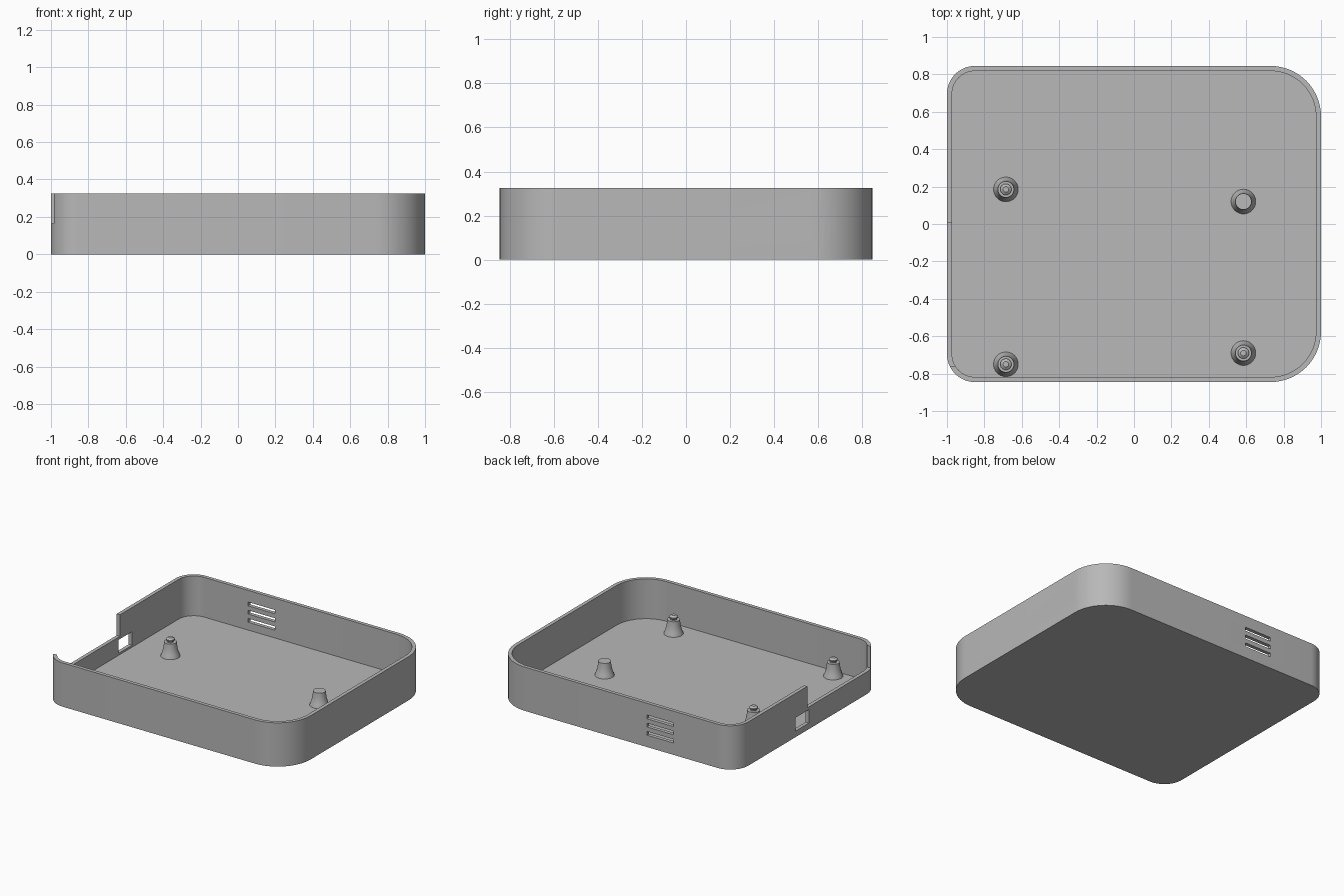
import bpy, bmesh, math

if "Cube" in bpy.data.objects:
    bpy.data.objects.remove(bpy.data.objects["Cube"], do_unlink=True)

grey = bpy.data.materials.new("plain grey")
grey.use_nodes = True
grey.diffuse_color = (0.48, 0.48, 0.48, 1)
grey.node_tree.nodes["Principled BSDF"].inputs["Base Color"].default_value = grey.diffuse_color

HX, HY, HEIGHT = 1.0, 0.845, 0.325
WALL, FLOOR = 0.027, 0.03
SMALL_R, LARGE_R = 0.15, 0.27      # left and right corner radii in plan


def finish(name, bm):
    bmesh.ops.recalc_face_normals(bm, faces=bm.faces)
    mesh = bpy.data.meshes.new(name)
    bm.to_mesh(mesh)
    bm.free()
    mesh.materials.append(grey)
    ob = bpy.data.objects.new(name, mesh)
    bpy.context.collection.objects.link(ob)
    return ob


def activate(ob):
    bpy.ops.object.select_all(action='DESELECT')
    ob.select_set(True)
    bpy.context.view_layer.objects.active = ob


def smooth(ob):
    activate(ob)
    bpy.ops.object.shade_smooth_by_angle(angle=math.radians(30))


def outline(inset, steps=16):
    """Rounded plan outline, larger radii on the +x corners."""
    points = []
    for i, (sx, sy) in enumerate([(1, 1), (-1, 1), (-1, -1), (1, -1)]):
        r = LARGE_R if sx > 0 else SMALL_R
        for k in range(steps + 1):
            a = math.pi / 2 * (i + k / steps)
            points.append((sx * (HX - r) + (r - inset) * math.cos(a),
                           sy * (HY - r) + (r - inset) * math.sin(a)))
    return points


def bridge(bm, a, b):
    for i in range(len(a)):
        j = (i + 1) % len(a)
        bm.faces.new((a[i], a[j], b[j], b[i]))


# Open tray: outside, rim, inside and floor
bm = bmesh.new()
rings = [[bm.verts.new((x, y, z)) for x, y in outline(inset)]
         for inset, z in [(0, 0), (0, HEIGHT), (WALL, HEIGHT), (WALL, FLOOR)]]
for lower, upper in zip(rings, rings[1:]):
    bridge(bm, lower, upper)
bm.faces.new(rings[0])
bm.faces.new(rings[-1])
tray = finish("tray", bm)


def box_cutter(x0, x1, y0, y1, z0, z1):
    bm = bmesh.new()
    bmesh.ops.create_cube(bm, size=1)
    bmesh.ops.scale(bm, vec=(x1 - x0, y1 - y0, z1 - z0), verts=bm.verts)
    bmesh.ops.translate(bm, vec=((x0 + x1) / 2, (y0 + y1) / 2, (z0 + z1) / 2), verts=bm.verts)
    return finish("cutter", bm)


def round_cutter(y, z, radius):
    bm = bmesh.new()
    bmesh.ops.create_cone(bm, cap_ends=True, segments=64, radius1=radius,
                          radius2=radius, depth=0.5)
    for v in bm.verts:
        px, py, pz = v.co
        v.co = (HX + pz, y + px, z + py)
    return finish("cutter", bm)


# Side notch, port opening, cable hole and vent slots
cutters = [box_cutter(-1.1, -0.9, -0.76, 0.005, 0.165, 0.5),
           box_cutter(-1.1, -0.9, -0.015, 0.146, 0.045, 0.145),
           round_cutter(0.566, 0.196, 0.111)]
for i in range(3):
    z = 0.102 + 0.061 * i
    cutters.append(box_cutter(-0.49, -0.27, 0.75, 0.95, z - 0.014, z + 0.014))

activate(tray)
for cutter in cutters:
    mod = tray.modifiers.new("cut", 'BOOLEAN')
    mod.operation, mod.solver, mod.object = 'DIFFERENCE', 'EXACT', cutter
    bpy.ops.object.modifier_apply(modifier=mod.name)
for cutter in cutters:
    bpy.data.objects.remove(cutter, do_unlink=True)
smooth(tray)


def lathe(name, profile, x, y, sides=40):
    bm = bmesh.new()
    loops = [[bm.verts.new((x + r * math.cos(math.tau * k / sides),
                            y + r * math.sin(math.tau * k / sides), z))
              for k in range(sides)] for r, z in profile]
    for a, b in zip(loops, loops[1:]):
        bridge(bm, a, b)
    bm.faces.new(loops[0])
    bm.faces.new(loops[-1])
    smooth(finish(name, bm))


# Flared standoffs, three of them with a snap pin
post = [(0.067, FLOOR - 0.005), (0.065, FLOOR + 0.005), (0.057, 0.055), (0.05, 0.08),
        (0.045, 0.11), (0.043, 0.135)]
pin = [(0.022, 0.135), (0.022, 0.143), (0.03, 0.15), (0.03, 0.157), (0.015, 0.168)]
lathe("back_left_post", post, 0.585, 0.12)
lathe("back_right_post", post + pin, -0.685, 0.185)
lathe("front_right_post", post + pin, -0.685, -0.75)
lathe("front_left_post", post + pin, 0.585, -0.69)
